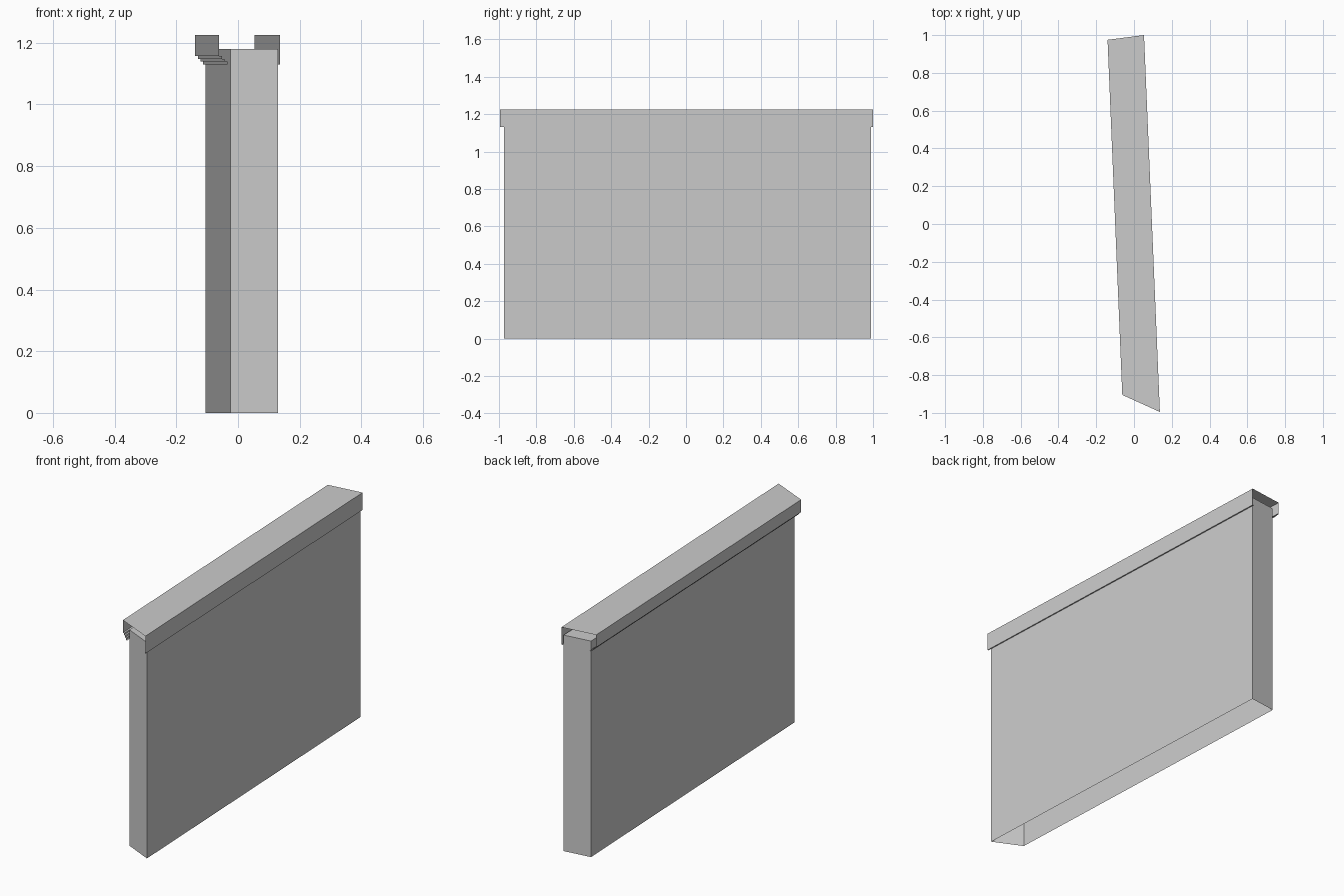
import bpy
from mathutils import Vector

if "Cube" in bpy.data.objects:
    bpy.data.objects.remove(bpy.data.objects["Cube"])

def make(name, verts, faces):
    mesh = bpy.data.meshes.new(name)
    mesh.from_pydata(verts, [], faces)
    mesh.update()
    obj = bpy.data.objects.new(name, mesh)
    bpy.context.collection.objects.link(obj)
    return obj

# Wall body: skewed four-sided shell, closed on top, open underneath
plan = [(-0.025, -0.90), (0.130, -0.972), (0.046, 0.99), (-0.105, 0.97)]
wall_top = 1.18
verts = [(x, y, z) for z in (0, wall_top) for x, y in plan]
faces = [(i, (i + 1) % 4, (i + 1) % 4 + 4, i + 4) for i in range(4)]
make("wall_body", verts, faces + [(4, 5, 6, 7)])

# Coping: open-ended sheet profile with stepped moulding on the left,
# given as (fraction across the width, height)
profile = [(0.185, 1.13), (0.14, 1.13), (0.14, 1.139), (0.095, 1.139),
           (0.095, 1.148), (0.05, 1.148), (0.05, 1.157), (0.0, 1.157),
           (0.0, 1.225), (1.0, 1.225), (1.0, 1.13), (0.965, 1.13)]
ends = [(Vector((-0.062, -0.905)), Vector((0.137, -0.995))),   # front edge
        (Vector((-0.140, 0.975)), Vector((0.053, 1.0)))]       # back edge
verts = []
for left, right in ends:
    for t, z in profile:
        p = left.lerp(right, t)
        verts.append((p.x, p.y, z))
n = len(profile)
make("coping", verts, [(i, i + 1, n + i + 1, n + i) for i in range(n - 1)])
